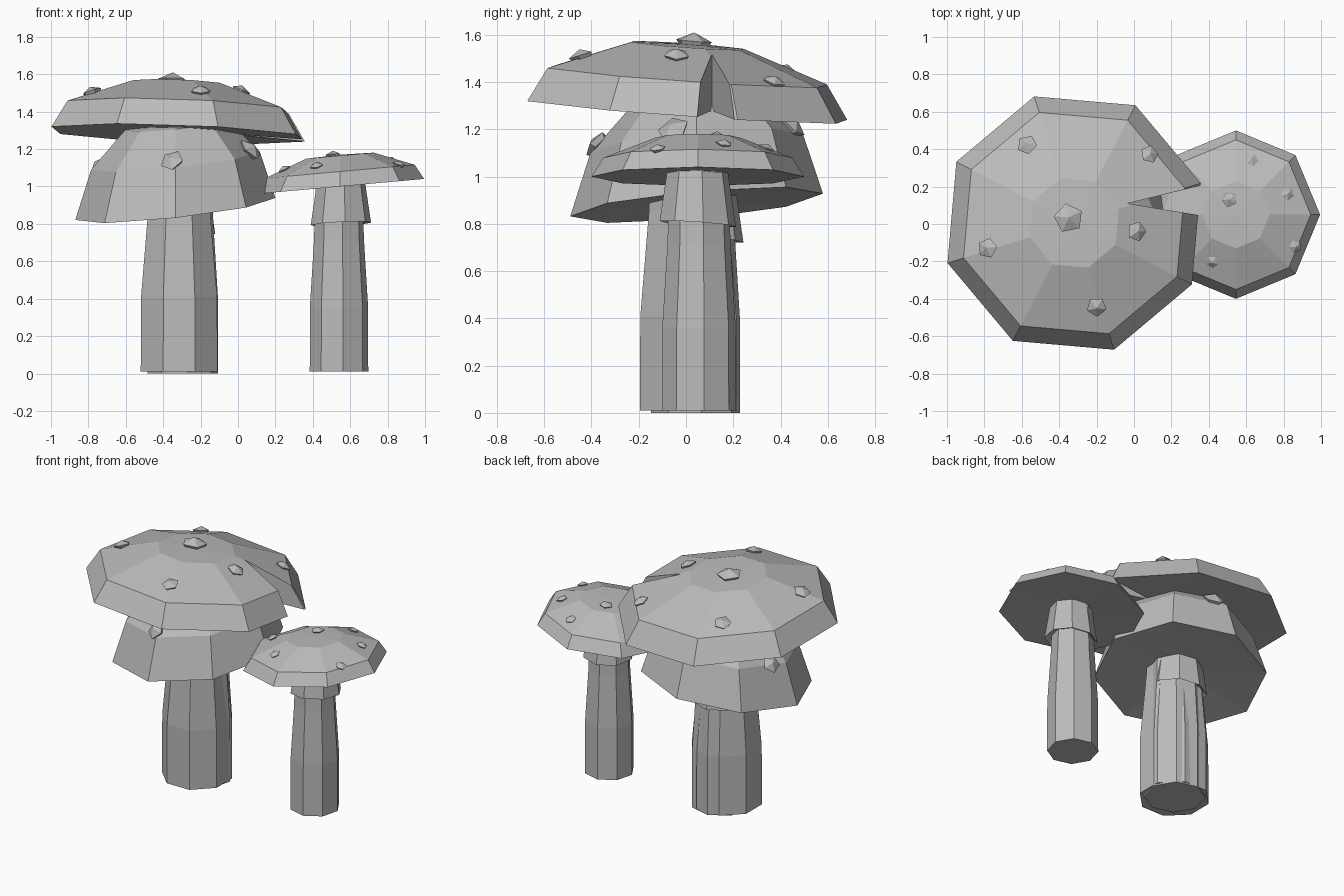
import bpy, bmesh, math
from mathutils import Vector
from mathutils.bvhtree import BVHTree

cube = bpy.data.objects.get("Cube")
if cube:
    bpy.data.objects.remove(cube)

grey = bpy.data.materials.new("plain_grey")
grey.use_nodes = True
colour = (0.5, 0.5, 0.5, 1)
grey.diffuse_color = colour
grey.node_tree.nodes["Principled BSDF"].inputs["Base Color"].default_value = colour


def finish(name, bm):
    bmesh.ops.recalc_face_normals(bm, faces=bm.faces[:])
    mesh = bpy.data.meshes.new(name)
    bm.to_mesh(mesh)
    bm.free()
    mesh.materials.append(grey)
    obj = bpy.data.objects.new(name, mesh)
    bpy.context.collection.objects.link(obj)
    return obj


def lathe(name, centre, profile, sides=8, phase=0, tilt=(0, 0), lean=(0, 0)):
    """Faceted solid from (radius, height) pairs; radius 0 makes a pole."""
    bm = bmesh.new()
    rings = []
    for r, h in profile:
        ring = []
        for i in range(sides if r else 1):
            a = math.radians(phase) + math.tau * i / sides
            x, y = r * math.cos(a), r * math.sin(a)
            z = h + tilt[0] * x + tilt[1] * y
            offset = Vector((x + lean[0] * h, y + lean[1] * h, z))
            ring.append(bm.verts.new(Vector(centre) + offset))
        rings.append(ring)
    for low, high in zip(rings, rings[1:]):
        for i in range(sides):
            j = (i + 1) % sides
            corners = [low[i % len(low)], low[j % len(low)],
                       high[j % len(high)], high[i % len(high)]]
            bm.faces.new(list(dict.fromkeys(corners)))
    for ring in (rings[0], rings[-1]):
        if len(ring) > 1:
            bm.faces.new(ring)
    return finish(name, bm)


def add_spots(cap, places):
    """Pointed lumps seated on the cap surface at (x, y, radius)."""
    bm = bmesh.new()
    bm.from_mesh(cap.data)
    tree = BVHTree.FromBMesh(bm)
    bm.free()
    for n, (x, y, r) in enumerate(places):
        hit, normal, _, _ = tree.ray_cast(Vector((x, y, 3)), Vector((0, 0, -1)))
        spot = lathe(f"{cap.name}_spot_{n + 1}", (0, 0, 0),
                     [(0, -r * 0.4), (r * 0.75, -r * 0.15), (r, r * 0.2), (0, r * 0.65)],
                     sides=5, phase=40 * n)
        spot.location = hit
        spot.rotation_euler = normal.to_track_quat("Z", "Y").to_euler()


# Large mushroom: two overlapping stems, one with a skirt
lathe("large_stem", (-0.315, 0.01, 0.01),
      [(0.222, 0), (0.22, 0.4), (0.18, 0.85), (0.17, 1.25)], phase=22.5)
lathe("inner_stem", (-0.295, 0.04, 0),
      [(0.19, 0), (0.19, 0.4), (0.165, 0.8), (0.15, 1.3)], phase=8)
lathe("large_skirt", (-0.3, 0.065, 0.74),
      [(0.14, 0.03), (0.18, 0), (0.15, 0.2)], phase=8, tilt=(0.05, -0.1))

# Lower cap
lower_cap = lathe("lower_cap", (-0.335, 0.045, 0.88),
                  [(0, 0.03), (0.535, 0), (0.45, 0.26), (0.27, 0.45), (0, 0.5)],
                  tilt=(0.11, 0.09))
add_spots(lower_cap, [(-0.35, -0.37, 0.065), (0.06, -0.05, 0.07),
                      (-0.27, 0.44, 0.07), (-0.74, 0.15, 0.06)])

# Upper cap
upper_cap = lathe("upper_cap", (-0.32, 0.005, 1.28),
                  [(0, 0.03), (0.71, 0), (0.62, 0.145), (0.25, 0.275), (0, 0.28)],
                  phase=17.5, tilt=(-0.037, -0.07))
add_spots(upper_cap, [(-0.57, 0.42, 0.055), (-0.78, -0.13, 0.055), (-0.35, 0.03, 0.08),
                      (0.01, -0.04, 0.055), (0.08, 0.37, 0.05), (-0.2, -0.44, 0.055)])

# Wedge-shaped split in the upper cap
bm = bmesh.new()
base = bm.faces.new([bm.verts.new((x, y, 1)) for x, y in
                     ((-0.035, 0.11), (0.6, 0.005), (0.6, 0.265))])
top = bmesh.ops.extrude_face_region(bm, geom=[base])["geom"]
bmesh.ops.translate(bm, vec=(0, 0, 1),
                    verts=[v for v in top if isinstance(v, bmesh.types.BMVert)])
wedge = finish("split_cutter", bm)
wedge.hide_render = True
wedge.hide_set(True)
wedge.display_type = "WIRE"
split = upper_cap.modifiers.new("split", "BOOLEAN")
split.operation = "DIFFERENCE"
split.solver = "EXACT"
split.object = wedge

# Small mushroom
lathe("small_stem", (0.54, 0.055, 0.01),
      [(0.158, 0), (0.157, 0.35), (0.135, 0.7), (0.125, 1.03)], phase=8)
lathe("small_skirt", (0.55, 0.05, 0.8),
      [(0.12, 0.02), (0.163, 0), (0.13, 0.22)], phase=8, tilt=(0.05, -0.07))
small_cap = lathe("small_cap", (0.545, 0.05, 1.0),
                  [(0, 0.02), (0.45, 0), (0.4, 0.08), (0.18, 0.165), (0, 0.17)],
                  tilt=(0.09, 0))
add_spots(small_cap, [(0.51, 0.13, 0.042), (0.63, 0.34, 0.036), (0.82, 0.16, 0.036),
                      (0.86, -0.12, 0.036), (0.42, -0.2, 0.036), (0.25, 0.02, 0.036)])
